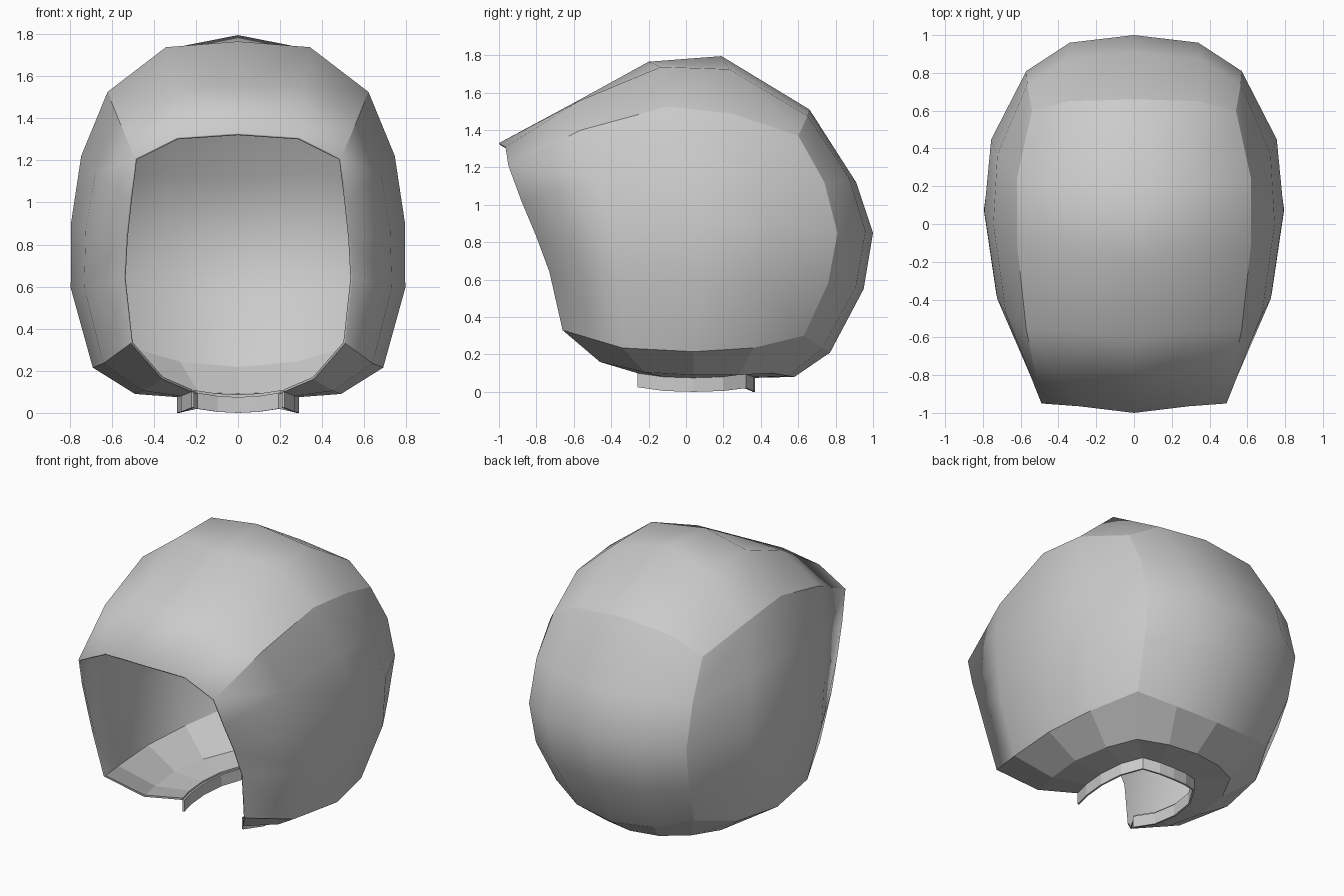
import bpy
import bmesh
from math import sin, pi
from mathutils import Vector

default_cube = bpy.data.objects.get("Cube")
if default_cube:
    bpy.data.objects.remove(default_cube, do_unlink=True)

# Single painted colour
grey = bpy.data.materials.new("plain grey")
grey.use_nodes = True
grey.diffuse_color = (0.6, 0.6, 0.6, 1)
grey.node_tree.nodes["Principled BSDF"].inputs["Base Color"].default_value = grey.diffuse_color


def points(*coords):
    return [Vector(c) for c in coords]


def coons(start, end, left, right, bulge):
    """Grid filling four boundary curves, pushed outward in the middle.
    start/end run across, left/right run along."""
    rows, cols = len(left) - 1, len(start) - 1
    grid = []
    for i in range(rows + 1):
        v = i / rows
        row = []
        for j in range(cols + 1):
            u = j / cols
            ruled = start[j].lerp(end[j], v) + left[i].lerp(right[i], u)
            corners = start[0].lerp(start[-1], u).lerp(end[0].lerp(end[-1], u), v)
            swell = max(0, sin(pi * u) * sin(pi * v)) ** 0.5
            row.append(ruled - corners + Vector(bulge) * swell)
        grid.append(row)
    return grid


def build_half(name, patches, centre):
    """Join patches along sharp seams, then mirror and thicken the sheet."""
    bm = bmesh.new()
    seam_layer = bm.faces.layers.int.new("patch")
    for index, (grid, smooth) in enumerate(patches):
        verts = [[bm.verts.new(p) for p in row] for row in grid]
        for i in range(len(grid) - 1):
            for j in range(len(grid[0]) - 1):
                face = bm.faces.new((verts[i][j], verts[i][j + 1],
                                     verts[i + 1][j + 1], verts[i + 1][j]))
                face.smooth = smooth
                face[seam_layer] = index
    bmesh.ops.remove_doubles(bm, verts=bm.verts, dist=0.0005)
    bm.normal_update()
    for face in bm.faces:
        if face.normal.dot(face.calc_center_median() - Vector(centre)) < 0:
            face.normal_flip()
    for edge in bm.edges:
        if len({f[seam_layer] for f in edge.link_faces}) > 1:
            edge.smooth = False
    bm.faces.layers.int.remove(seam_layer)
    mesh = bpy.data.meshes.new(name)
    bm.to_mesh(mesh)
    bm.free()
    mesh.materials.append(grey)
    obj = bpy.data.objects.new(name, mesh)
    bpy.context.collection.objects.link(obj)
    mirror = obj.modifiers.new("mirror", 'MIRROR')
    mirror.use_clip = True
    solid = obj.modifiers.new("thickness", 'SOLIDIFY')
    solid.thickness = 0.012
    solid.offset = -1
    return obj


# Seams around the left side panel
top_seam = points((.49, -.95, 1.21), (.57, -.56, 1.4), (.62, -.1, 1.525), (.62, .24, 1.49), (.54, .6, 1.37))
front_seam = points((.49, -.95, 1.21), (.515, -.88, 1.02), (.535, -.8, .83), (.545, -.73, .64), (.51, -.66, .33))
back_seam = points((.54, .6, 1.37), (.565, .74, 1.12), (.57, .81, .85), (.555, .76, .58), (.5, .63, .3))
low_seam = points((.51, -.66, .33), (.64, -.34, .235), (.69, .04, .215), (.64, .36, .235), (.5, .63, .3))

# Centre line profiles over the crown and down the back
crown = points((0, -1, 1.33), (0, -.6, 1.545), (0, -.2, 1.765), (0, .19, 1.795), (0, .66, 1.51))
nape = points((0, .66, 1.51), (0, .91, 1.12), (0, 1, .85), (0, .95, .55), (0, .77, .21))

# Cross seams from the centre line out to the side panel
brow = [crown[0], Vector((.29, -.965, 1.31)), top_seam[0]]
crown_back = [crown[-1], Vector((.35, .65, 1.475)), top_seam[-1]]
nape_low = [nape[-1], Vector((.28, .73, .235)), back_seam[-1]]

# Underside rings, from the front end round to the centre of the back
outer_ring = low_seam + [nape_low[1], nape_low[0]]
middle_ring = points((.36, -.46, .16), (.45, -.22, .105), (.49, .04, .09), (.45, .28, .09),
                     (.36, .46, .1), (.19, .55, .085), (0, .58, .08))
neck_ring = points((.22, -.26, .1), (.27, -.12, .08), (.29, .04, .075), (.27, .2, .08),
                   (.2, .32, .095), (.1, .36, .08), (0, .37, .075))
neck_lip = [p - Vector((0, 0, .075)) for p in neck_ring]

top_panel = coons(brow, crown_back, crown, top_seam, (-.03, 0, .055))
back_panel = coons(crown_back, nape_low, nape, back_seam, (0, .03, 0))
side_panel = coons(top_seam, low_seam, front_seam, back_seam, (.095, 0, 0))

build_half("helmet_shell", [
    (top_panel, True),
    (back_panel, True),
    (side_panel, True),
    ([outer_ring, middle_ring, neck_ring], False),
], (0, 0, .8))

# Short upright trim around the neck opening
build_half("neck_trim", [([neck_ring, neck_lip], False)], (0, .04, .06))
